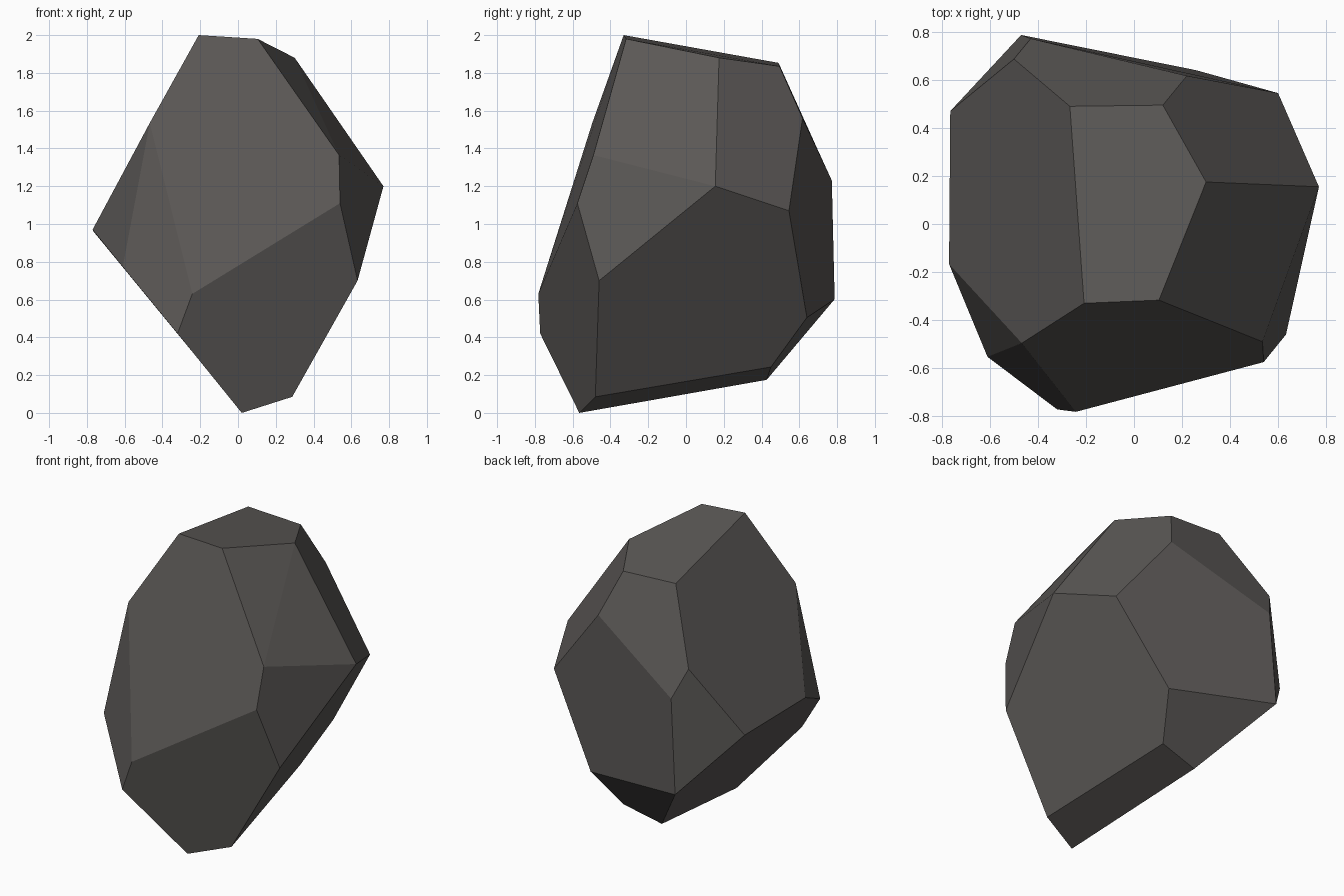
import bpy, bmesh, math

if "Cube" in bpy.data.objects:
    bpy.data.objects.remove(bpy.data.objects["Cube"])

# Corner points of the faceted boulder, grouped by zone
crown = [(-.208, -.33, 2.0), (.104, -.317, 1.98), (.30, .175, 1.88),
         (.12, .495, 1.835), (-.267, .49, 1.853)]
shoulder = [(-.467, -.496, 1.535), (.535, -.49, 1.365), (.77, .155, 1.2),
            (.60, .545, 1.07), (.22, .617, 1.56), (-.43, .772, 1.23),
            (-.50, .687, 1.416)]
waist = [(-.77, -.167, .97), (-.61, -.553, .773), (-.32, -.772, .42),
         (-.242, -.782, .63), (.54, -.575, 1.11), (.633, -.46, .70),
         (.26, .64, .505), (-.47, .787, .602), (-.765, .47, .96)]
base = [(.02, -.565, 0), (.287, -.48, .085), (.147, .45, .243), (-.12, .427, .175)]

# Wrap the corners in a convex skin and merge coplanar triangles into flat facets
bm = bmesh.new()
for p in crown + shoulder + waist + base:
    bm.verts.new(p)
bmesh.ops.convex_hull(bm, input=bm.verts[:])
bmesh.ops.dissolve_limit(bm, angle_limit=math.radians(3),
                         verts=bm.verts[:], edges=bm.edges[:])
bmesh.ops.recalc_face_normals(bm, faces=bm.faces[:])

mesh = bpy.data.meshes.new("boulder")
bm.to_mesh(mesh)
bm.free()
rock = bpy.data.objects.new("boulder", mesh)
bpy.context.collection.objects.link(rock)

# Single dark stone colour
stone = bpy.data.materials.new("dark stone")
stone.diffuse_color = (.105, .098, .093, 1)
stone.use_nodes = True
stone.node_tree.nodes["Principled BSDF"].inputs["Base Color"].default_value = stone.diffuse_color
mesh.materials.append(stone)
